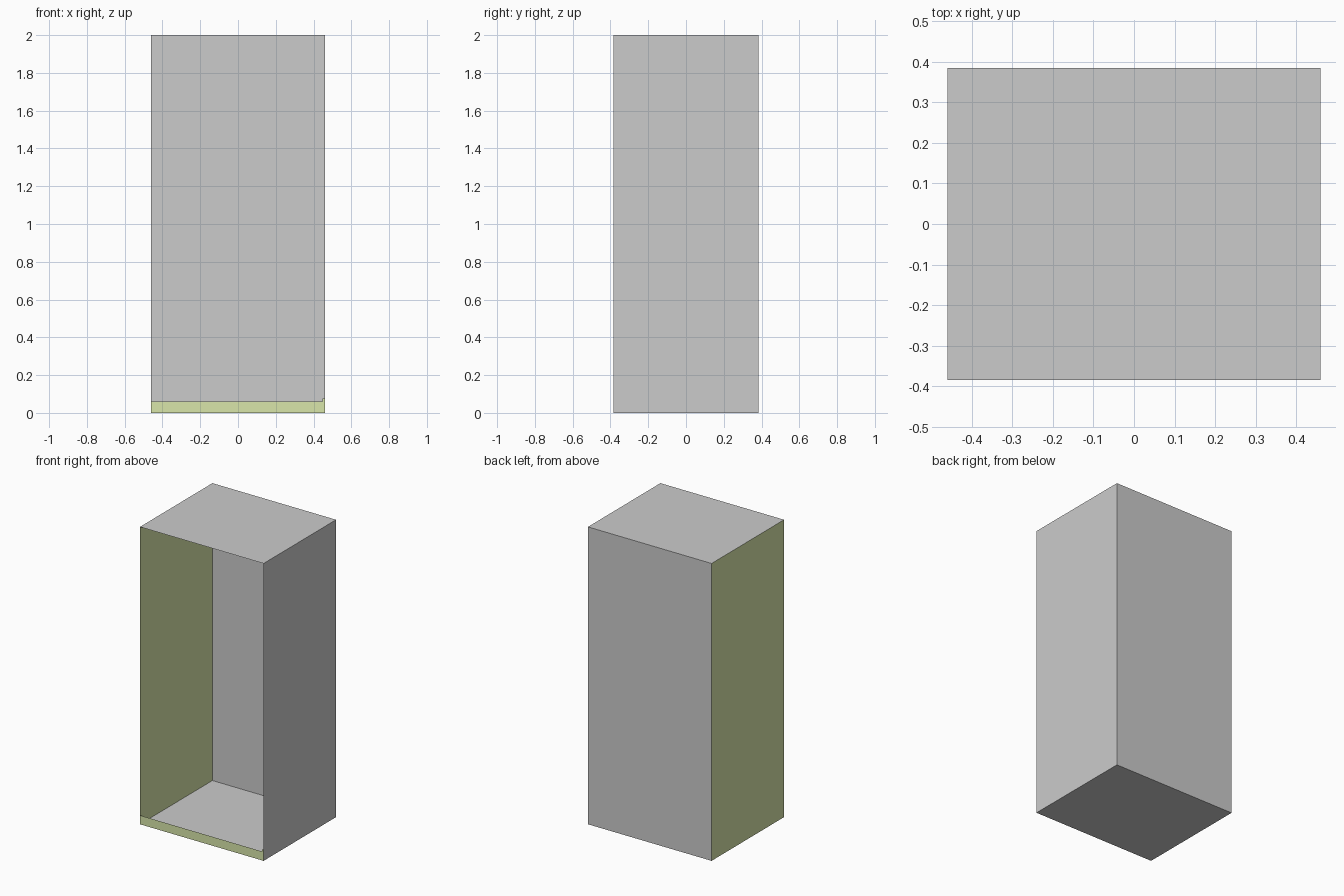
import bpy

if "Cube" in bpy.data.objects:
    bpy.data.objects.remove(bpy.data.objects["Cube"])

W, D, H = 0.46, 0.385, 2.0   # half width, half depth, height
LIP = 0.06                   # height of the low front strip

green = bpy.data.materials.new("green")
green.diffuse_color = (0.69, 0.79, 0.40, 1)
green.use_nodes = True
green.node_tree.nodes["Principled BSDF"].inputs["Base Color"].default_value = green.diffuse_color


def panel(name, outline, material=None):
    """Single flat sheet from an ordered outline."""
    mesh = bpy.data.meshes.new(name)
    mesh.from_pydata(outline, [], [range(len(outline))])
    obj = bpy.data.objects.new(name, mesh)
    bpy.context.collection.objects.link(obj)
    if material:
        mesh.materials.append(material)
    return obj


# floor (facing down) and roof (facing up)
panel("floor", [(-W, -D, 0), (-W, D, 0), (W, D, 0), (W, -D, 0)])
panel("roof", [(-W, -D, H), (W, -D, H), (W, D, H), (-W, D, H)])

# back and side walls
panel("back_wall", [(W, D, 0), (-W, D, 0), (-W, D, H), (W, D, H)])
panel("right_wall", [(W, -D, 0), (W, D, 0), (W, D, H), (W, -D, H)])
panel("left_wall", [(-W, D, 0), (-W, -D, 0), (-W, -D, H), (-W, D, H)], green)

# low front strip with the small raised step at its right end
panel("front_strip", [(-W, -D, 0), (W, -D, 0), (W, -D, 0.075),
                      (W - 0.012, -D, 0.075), (W - 0.012, -D, LIP),
                      (-W, -D, LIP)], green)
